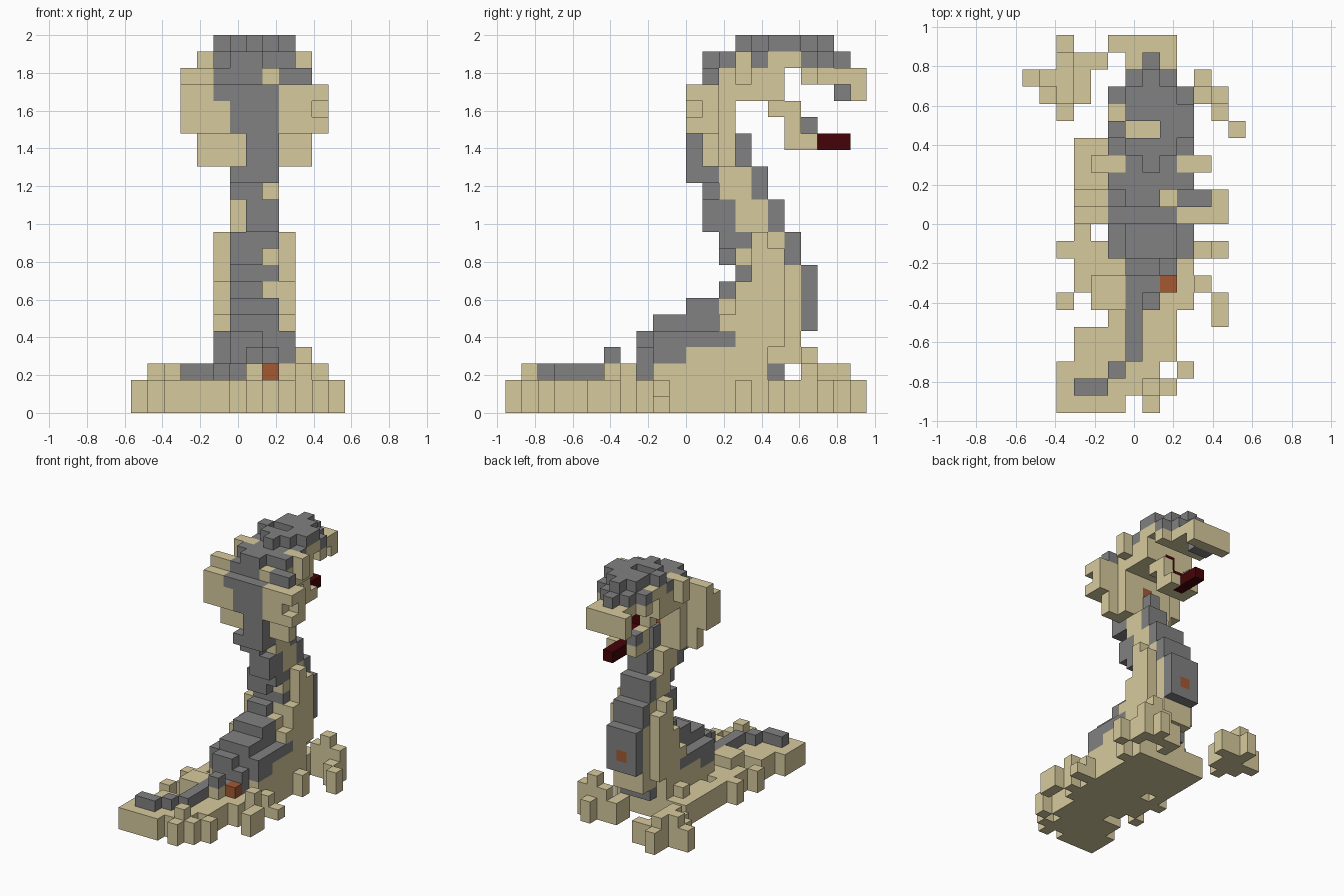
import bpy
import bmesh
from mathutils import Vector

# Remove the default cube
if "Cube" in bpy.data.objects:
    bpy.data.objects.remove(bpy.data.objects["Cube"], do_unlink=True)

UNIT = 2 / 23
CENTRE = Vector((6.5, 11, 0))


def make_material(name, colour):
    material = bpy.data.materials.new(name)
    material.use_nodes = True
    rgba = (*colour, 1)
    material.diffuse_color = rgba
    material.node_tree.nodes["Principled BSDF"].inputs["Base Color"].default_value = rgba
    return material


materials = {
    "tan": make_material("sand tan", (0.68, 0.59, 0.34)),
    "grey": make_material("slate grey", (0.22, 0.22, 0.22)),
    "red": make_material("dark red", (0.06, 0.001, 0.002)),
    "orange": make_material("rust orange", (0.37, 0.1, 0.034)),
}
colour_names = list(materials)
cells = {}


def span(limits):
    """Inclusive run of grid cells, or a single cell."""
    first, last = limits if isinstance(limits, tuple) else (limits, limits)
    return range(first, last + 1)


def block(part, colour, x, y, z):
    for i in span(x):
        for j in span(y):
            for k in span(z):
                cells[i, j, k] = (part, colour)


def footprint(part, colour, rows, start, z):
    """Fill cells from a plan drawn row by row towards the back."""
    for j, row in enumerate(rows, start):
        for i, mark in enumerate(row):
            if mark == "#":
                block(part, colour, x=i, y=j, z=z)


# Ground slab with ragged edges and two outlying sand patches
footprint("sand_base", "tan", [
    "..####.#.....",
    "..#######....",
    "..######.#...",
    "...######....",
    "...######....",
    ".....####..#.",
    "..#.######.#.",
    "...########..",
    "...#######...",
    "...########..",
    "...#.#####...",
    "...#######...",
    "...#######...",
    "...#######...",
    "...########..",
    "...#######...",
    "............#",
    "..#.....#..#.",
    ".###....####.",
    "####......#..",
    "..###........",
    "..#..........",
], start=0, z=(0, 1))

# Raised lumps of sand
block("sand_base", "tan", x=2, y=9, z=(0, 1))
block("sand_base", "tan", x=11, y=9, z=0)
block("sand_base", "tan", x=7, y=1, z=2)
block("sand_base", "tan", x=(4, 7), y=(6, 7), z=2)
block("sand_base", "tan", x=10, y=7, z=2)
block("sand_base", "tan", x=(5, 9), y=(9, 15), z=2)
block("sand_base", "tan", x=4, y=14, z=2)
block("sand_base", "tan", x=(9, 11), y=18, z=2)
block("sand_base", "tan", x=10, y=18, z=3)
block("sand_base", "tan", x=2, y=(18, 20), z=2)
block("sand_base", "tan", x=1, y=19, z=2)

# Tail lying on the sand
block("tail", "grey", x=(3, 4), y=1, z=2)
block("tail", "grey", x=5, y=2, z=2)
block("tail", "grey", x=6, y=(3, 8), z=2)
block("tail", "grey", x=7, y=(7, 8), z=2)
block("tail", "grey", x=8, y=8, z=2)
block("tail", "grey", x=7, y=6, z=3)
block("tail", "orange", x=8, y=7, z=2)

# Rounded core of the rising body, then its flanks
block("body", "tan", x=(5, 9), y=(11, 15), z=3)
block("body", "tan", x=(6, 8), y=(16, 17), z=3)
block("body", "tan", x=(6, 8), y=(14, 17), z=(4, 8))
block("body", "tan", x=(6, 8), y=13, z=(5, 6))
block("body", "tan", x=(6, 8), y=(15, 16), z=(9, 10))
for side in (5, 9):
    block("body", "tan", x=side, y=(14, 16), z=(4, 7))
    block("body", "tan", x=side, y=13, z=5)
    block("body", "tan", x=side, y=(15, 16), z=(8, 9))
    block("body", "tan", x=side, y=15, z=10)
block("body", "tan", x=(6, 8), y=15, z=(11, 12))
block("body", "tan", x=(6, 8), y=14, z=(11, 14))
block("body", "tan", x=(6, 8), y=13, z=(13, 14))

# Dark back, climbing in steps
block("back", "grey", x=(6, 8), y=8, z=3)
block("back", "grey", x=(6, 7), y=8, z=4)
block("back", "grey", x=(5, 9), y=(9, 10), z=(3, 4))
block("back", "grey", x=(5, 9), y=(11, 13), z=4)
block("back", "grey", x=(6, 8), y=(9, 12), z=5)
block("back", "grey", x=(6, 8), y=(11, 12), z=6)
block("back", "grey", x=(6, 7), y=13, z=7)
block("back", "grey", x=(6, 8), y=14, z=8)
block("back", "grey", x=(6, 7), y=(13, 14), z=9)
block("back", "tan", x=8, y=14, z=9)
block("back", "grey", x=(6, 8), y=(13, 14), z=10)
block("back", "grey", x=(7, 8), y=(12, 13), z=(11, 12))
block("back", "grey", x=(6, 7), y=12, z=13)
block("back", "grey", x=(6, 8), y=(11, 12), z=14)

# Belly plates on the far side
block("belly", "grey", x=(6, 8), y=16, z=2)
block("belly", "grey", x=(6, 8), y=18, z=(5, 8))
block("belly", "grey", x=(6, 8), y=17, z=(9, 10))
block("belly", "grey", x=(6, 8), y=16, z=(11, 12))
block("belly", "grey", x=(7, 8), y=15, z=(13, 14))
block("belly", "grey", x=7, y=14, z=(15, 16))
block("belly", "orange", x=7, y=18, z=6)

# Spread hood with a dark stripe
block("hood", "tan", x=(5, 9), y=13, z=(15, 19))
block("hood", "tan", x=(4, 10), y=12, z=(15, 16))
block("hood", "tan", x=(3, 10), y=(11, 12), z=(17, 19))
block("hood", "tan", x=11, y=12, z=(17, 19))
for level in (17, 19):
    block("hood", "tan", x=11, y=11, z=level)
block("hood", "tan", x=(3, 4), y=12, z=20)
block("hood", "grey", x=(7, 8), y=(11, 12), z=(15, 16))
block("hood", "grey", x=(6, 8), y=11, z=(17, 19))
block("hood", "grey", x=5, y=11, z=19)
block("hood", "orange", x=7, y=13, z=17)

# Head and brow
block("head", "tan", x=(5, 9), y=(13, 16), z=(19, 20))
block("head", "grey", x=(5, 10), y=12, z=20)
block("head", "tan", x=8, y=12, z=20)
block("head", "grey", x=(6, 7), y=12, z=21)
block("head", "grey", x=(5, 9), y=(13, 15), z=21)
block("head", "tan", x=(5, 9), y=(16, 17), z=21)
block("head", "grey", x=(5, 9), y=18, z=21)
block("head", "grey", x=(6, 8), y=19, z=21)
block("head", "grey", x=7, y=20, z=21)
for side in ((4, 5), (9, 10)):
    block("head", "tan", x=side, y=14, z=(20, 21))

# Crown of the head
footprint("crown", "grey", [
    ".......#.....",
    "......###....",
    ".....#..##...",
    "......####...",
    "......###....",
    ".......#.....",
], start=14, z=22)

# Jaws
block("upper_jaw", "tan", x=(5, 9), y=18, z=20)
block("upper_jaw", "tan", x=(6, 8), y=(19, 20), z=20)
block("upper_jaw", "tan", x=(5, 8), y=21, z=(19, 20))
block("upper_jaw", "grey", x=(6, 7), y=20, z=19)
block("lower_jaw", "tan", x=(6, 8), y=16, z=18)
block("lower_jaw", "tan", x=8, y=17, z=18)
block("lower_jaw", "tan", x=(6, 8), y=17, z=17)
block("lower_jaw", "tan", x=(6, 8), y=(17, 18), z=16)
block("lower_jaw", "grey", x=6, y=18, z=17)

# Tongue running out of the throat
block("tongue", "red", x=7, y=16, z=(18, 19))
block("tongue", "red", x=7, y=17, z=17)
block("tongue", "red", x=7, y=(18, 20), z=16)


def build(part):
    """Make one object from the outer faces of a part's cells."""
    bm = bmesh.new()
    corners = {}

    def corner(point):
        key = tuple(point)
        if key not in corners:
            corners[key] = bm.verts.new((Vector(key) - CENTRE) * UNIT)
        return corners[key]

    for cell, (owner, colour) in cells.items():
        if owner != part:
            continue
        for axis in range(3):
            across, up = (axis + 1) % 3, (axis + 2) % 3
            for step in (0, 1):
                neighbour = list(cell)
                neighbour[axis] += 2 * step - 1
                if tuple(neighbour) in cells:
                    continue
                loop = []
                for a, b in ((0, 0), (1, 0), (1, 1), (0, 1)):
                    point = list(cell)
                    point[axis] += step
                    point[across] += a
                    point[up] += b
                    loop.append(corner(point))
                face = bm.faces.new(loop if step else loop[::-1])
                face.material_index = colour_names.index(colour)
    mesh = bpy.data.meshes.new(part)
    bm.to_mesh(mesh)
    bm.free()
    for material in materials.values():
        mesh.materials.append(material)
    bpy.context.collection.objects.link(bpy.data.objects.new(part, mesh))


for part in sorted({owner for owner, colour in cells.values()}):
    build(part)
